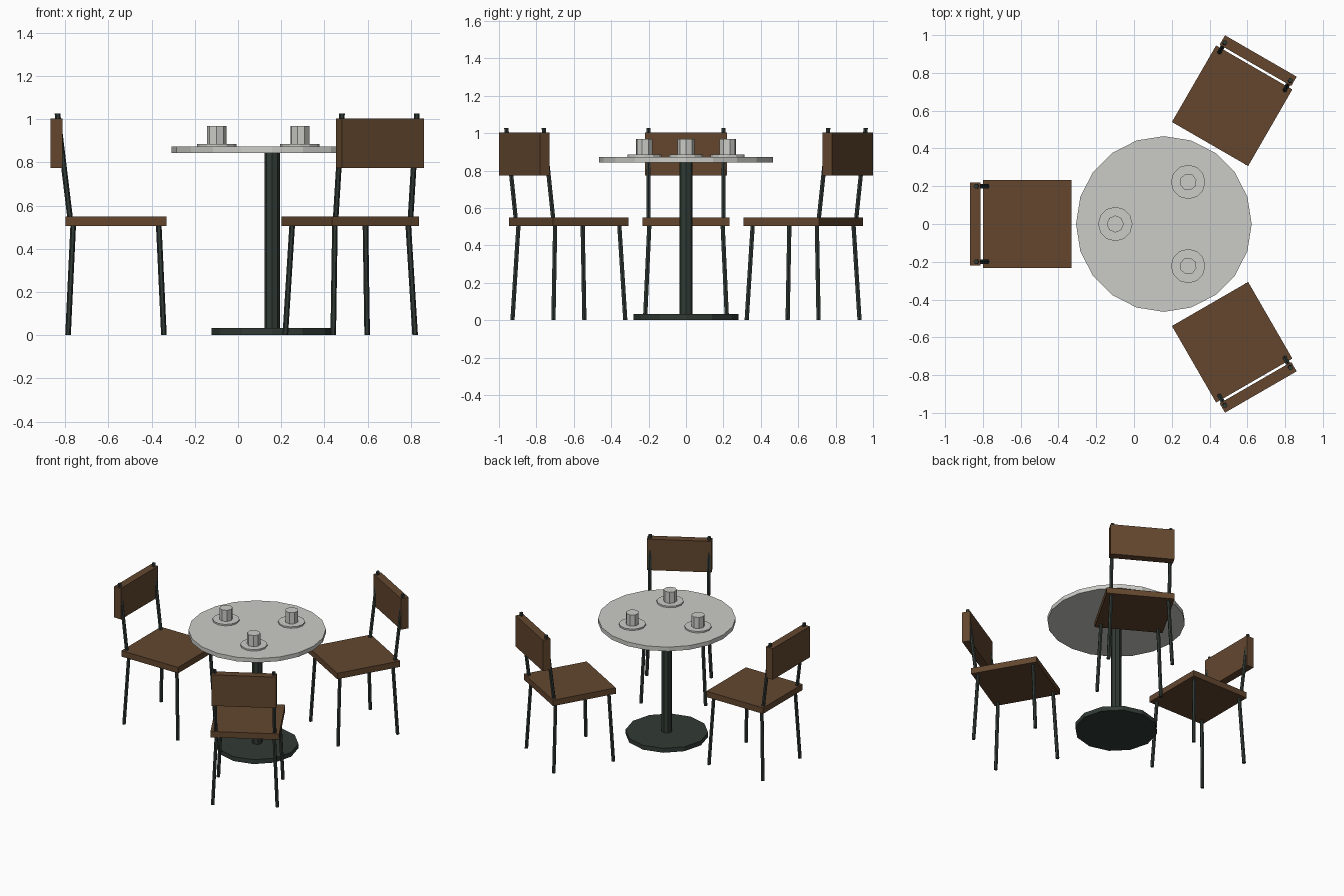
import bpy, bmesh, math
from mathutils import Matrix, Vector

if "Cube" in bpy.data.objects:
    bpy.data.objects.remove(bpy.data.objects["Cube"])


def material(name, rgb):
    m = bpy.data.materials.new(name)
    m.diffuse_color = (*rgb, 1.0)
    m.use_nodes = True
    m.node_tree.nodes["Principled BSDF"].inputs["Base Color"].default_value = m.diffuse_color
    return m


WOOD = material("brown wood", (0.125, 0.062, 0.028))
METAL = material("dark green metal", (0.031, 0.043, 0.036))
STONE = material("light grey", (0.60, 0.60, 0.57))

CENTRE = Vector((0.158, 0, 0))     # table axis


def finish(name, bm, mat, matrix):
    bmesh.ops.recalc_face_normals(bm, faces=bm.faces)
    me = bpy.data.meshes.new(name)
    bm.to_mesh(me)
    bm.free()
    me.materials.append(mat)
    ob = bpy.data.objects.new(name, me)
    ob.matrix_world = matrix
    bpy.context.collection.objects.link(ob)
    return ob


def box(name, lo, hi, mat, matrix):
    lo, hi = Vector(lo), Vector(hi)
    bm = bmesh.new()
    bmesh.ops.create_cube(bm, size=1)
    bmesh.ops.scale(bm, vec=hi - lo, verts=bm.verts)
    bmesh.ops.translate(bm, vec=(lo + hi) / 2, verts=bm.verts)
    return finish(name, bm, mat, matrix)


def rod(name, a, b, radius, sides, mat, matrix):
    """Prism with level ends running from point a up to point b."""
    a, b = Vector(a), Vector(b)
    bm = bmesh.new()
    rings = []
    for p in (a, b):
        rings.append([bm.verts.new(p + radius * Vector((
            math.cos(2 * math.pi * i / sides), math.sin(2 * math.pi * i / sides), 0)))
            for i in range(sides)])
    bm.faces.new(rings[0][::-1])
    bm.faces.new(rings[1])
    for i in range(sides):
        j = (i + 1) % sides
        bm.faces.new((rings[0][i], rings[0][j], rings[1][j], rings[1][i]))
    return finish(name, bm, mat, matrix)


def disc(name, x, z0, z1, radius, sides, mat, matrix):
    return rod(name, (x, 0, z0), (x, 0, z1), radius, sides, mat, matrix)


# Table
table = Matrix.Translation(CENTRE)
disc("table_base", 0, 0, 0.033, 0.28, 12, METAL, table)
disc("table_column", 0, 0.033, 0.843, 0.036, 8, METAL, table)
disc("table_top", 0, 0.843, 0.874, 0.465, 20, STONE, table)

# Three place settings, each with a chair; local +x points away from the table
for angle in (60, 180, 300):
    place = table @ Matrix.Rotation(math.radians(angle), 4, 'Z')

    # Cup and saucer
    disc("saucer", 0.257, 0.874, 0.885, 0.091, 12, STONE, place)
    disc("cup", 0.257, 0.885, 0.968, 0.045, 8, STONE, place)

    # Chair seat and backrest
    box("seat", (0.489, -0.233, 0.505), (0.957, 0.233, 0.549), WOOD, place)
    box("backrest", (0.970, -0.219, 0.773), (1.027, 0.219, 1.004), WOOD, place)

    # Splayed legs and leaning back posts
    for s in (-1, 1):
        for name, d in (("front_leg", -1), ("back_leg", 1)):
            rod(name, (0.723 + 0.222 * d, 0.219 * s, 0),
                (0.723 + 0.198 * d, 0.196 * s, 0.51), 0.013, 6, METAL, place)
        rod("back_post", (0.934, 0.2 * s, 0.53), (0.994, 0.2 * s, 1.027),
            0.013, 6, METAL, place)
